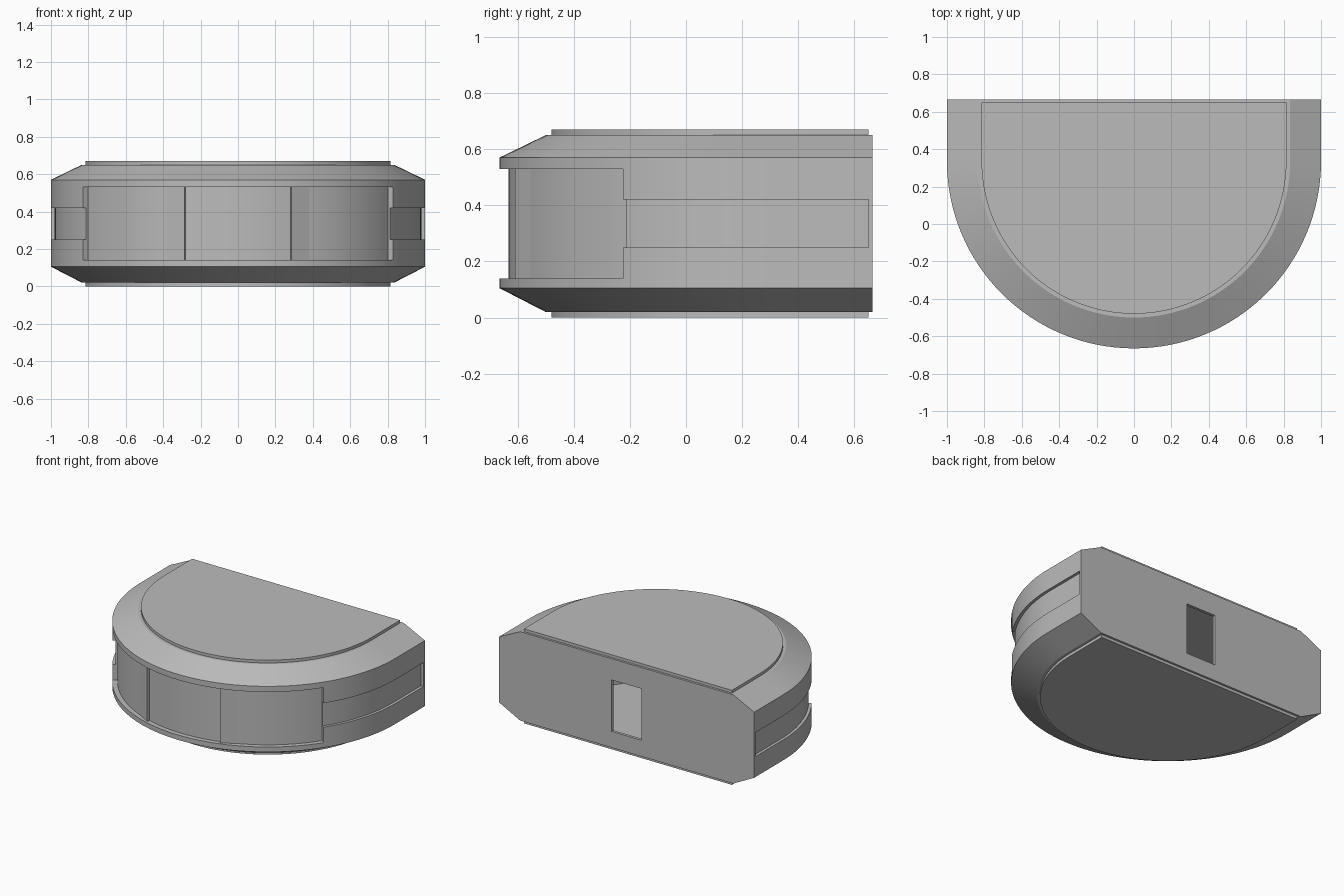
import bpy, bmesh
from math import sin, cos, pi, radians

old = bpy.data.objects.get("Cube")
if old:
    bpy.data.objects.remove(old)

CY = 0.335      # centre of the rounded front
BACK = 0.665    # flat back plane

grey = bpy.data.materials.new("plain_grey")
grey.use_nodes = True
grey.diffuse_color = (0.5, 0.5, 0.5, 1)
grey.node_tree.nodes["Principled BSDF"].inputs["Base Color"].default_value = (0.5, 0.5, 0.5, 1)


def polar(r, deg):
    """Point on the rounded front; 0 degrees faces forward."""
    a = radians(deg)
    return (r * sin(a), CY - r * cos(a))


def arc(r, start, end, step=2.8):
    n = max(1, round(abs(end - start) / step))
    return [polar(r, start + (end - start) * i / n) for i in range(n + 1)]


def d_outline(r, back):
    return [(-r, back)] + arc(r, -90, 90) + [(r, back)]


def loft(name, layers):
    """Solid skinned through (outline, z) layers with equal point counts."""
    bm = bmesh.new()
    rings = [[bm.verts.new((x, y, z)) for x, y in pts] for pts, z in layers]
    for a, b in zip(rings, rings[1:]):
        for i in range(len(a)):
            j = (i + 1) % len(a)
            bm.faces.new((a[i], a[j], b[j], b[i]))
    bm.faces.new(rings[0][::-1])
    bm.faces.new(rings[-1])
    bmesh.ops.recalc_face_normals(bm, faces=bm.faces)
    mesh = bpy.data.meshes.new(name)
    bm.to_mesh(mesh)
    bm.free()
    mesh.materials.append(grey)
    obj = bpy.data.objects.new(name, mesh)
    bpy.context.collection.objects.link(obj)
    return obj


def prism(name, outline, z0, z1):
    return loft(name, [(outline, z0), (outline, z1)])


def activate(obj):
    bpy.ops.object.select_all(action='DESELECT')
    obj.select_set(True)
    bpy.context.view_layer.objects.active = obj


def cut(obj, cutter):
    cutter.hide_render = True
    mod = obj.modifiers.new("cut", 'BOOLEAN')
    mod.operation = 'DIFFERENCE'
    mod.solver = 'EXACT'
    mod.object = cutter
    activate(obj)
    bpy.ops.object.modifier_apply(modifier=mod.name)
    bpy.data.objects.remove(cutter)


# D-shaped body with bevelled top and bottom rims
rim, full = d_outline(0.835, BACK), d_outline(1.0, BACK)
body = loft("body", [(rim, 0.02), (full, 0.105), (full, 0.57), (rim, 0.65)])

# Hollow interior
cut(body, prism("cavity_cutter", d_outline(0.8, 0.645), -0.1, 0.8))

# Front recess with two raised wedge ridges
inner = 0.967
half = [polar(0.987, 16.8)] + arc(inner, 23.1, 56)
mirrored = [(-x, y) for x, y in reversed(half)]
floor_line = mirrored + arc(inner, -16.8, 16.8) + half
cut(body, prism("recess_cutter", floor_line + arc(1.1, 56, -56), 0.14, 0.53))

# Shallow side grooves running back from the recess
for side in (1, -1):
    outline = (arc(0.98, 50, 90) + [(0.98, 0.65), (1.1, 0.65)] + arc(1.1, 90, 50))
    cut(body, prism("groove_cutter", [(side * x, y) for x, y in outline], 0.25, 0.42))

# Rectangular opening in the back
w = 0.117
cut(body, prism("opening_cutter", [(-w, 0.5), (w, 0.5), (w, 0.8), (-w, 0.8)], 0.135, 0.5))

# Top and bottom cover plates
plate = d_outline(0.815, 0.65)
covers = [prism("bottom_cover", plate, 0.0, 0.02),
          prism("top_cover", plate, 0.65, 0.67)]

for obj in [body] + covers:
    activate(obj)
    bpy.ops.object.shade_smooth_by_angle(angle=radians(4.5))
